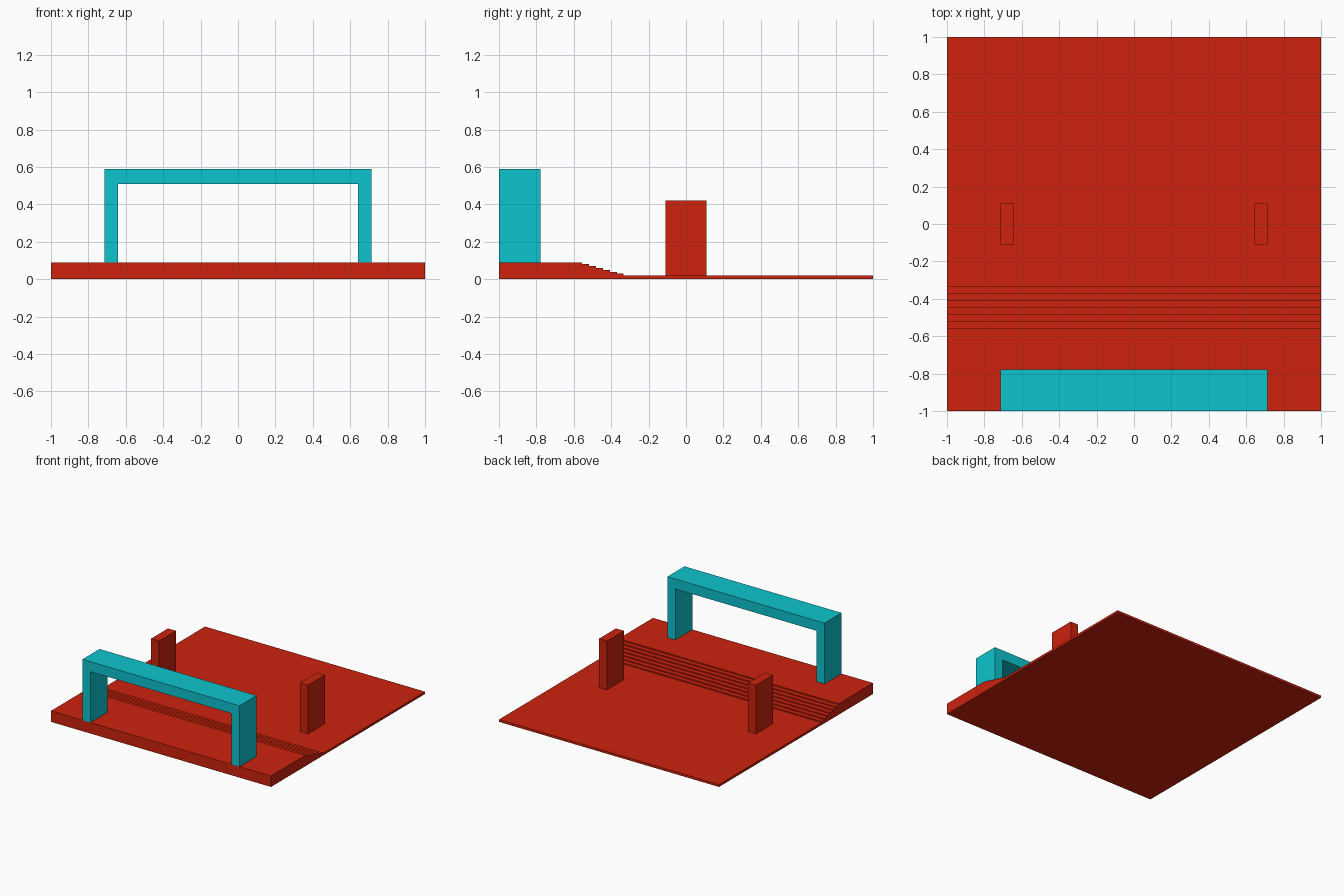
import bpy
import bmesh
from mathutils import Vector

cube = bpy.data.objects.get("Cube")
if cube:
    bpy.data.objects.remove(cube, do_unlink=True)


def make_material(name, color):
    mat = bpy.data.materials.new(name)
    mat.use_nodes = True
    mat.diffuse_color = color
    mat.node_tree.nodes["Principled BSDF"].inputs["Base Color"].default_value = color
    return mat


def extrude_profile(name, points, offset, mat):
    """Fill a closed outline and extrude it along the offset vector."""
    bm = bmesh.new()
    face = bm.faces.new([bm.verts.new(p) for p in points])
    result = bmesh.ops.extrude_face_region(bm, geom=[face], use_keep_orig=True)
    moved = [g for g in result["geom"] if isinstance(g, bmesh.types.BMVert)]
    bmesh.ops.translate(bm, verts=moved, vec=Vector(offset))
    bmesh.ops.recalc_face_normals(bm, faces=bm.faces)
    mesh = bpy.data.meshes.new(name)
    bm.to_mesh(mesh)
    bm.free()
    mesh.materials.append(mat)
    obj = bpy.data.objects.new(name, mesh)
    bpy.context.collection.objects.link(obj)
    return obj


red = make_material("red", (0.61, 0.016, 0.004, 1))
cyan = make_material("cyan", (0.004, 0.55, 0.61, 1))

FLOOR, DECK = 0.019, 0.09
OUTER, INNER = 0.714, 0.641

# Base: raised front deck stepping down to a thin floor
STEPS, STEP_START, STEP_DEPTH = 7, -0.555, 0.037
rise = (DECK - FLOOR) / STEPS
outline = [(-1, 0), (-1, DECK)]
for i in range(STEPS):
    y = STEP_START + i * STEP_DEPTH
    outline += [(y, DECK - i * rise), (y, DECK - (i + 1) * rise)]
outline += [(1, FLOOR), (1, 0)]
extrude_profile("stepped_base", [(-1, y, z) for y, z in outline], (2, 0, 0), red)

# Gateway: two legs and a crossbar at the front edge
TOP, UNDERSIDE = 0.59, 0.508
half = [(INNER, UNDERSIDE), (INNER, DECK), (OUTER, DECK), (OUTER, TOP)]
arch = half + [(-x, z) for x, z in reversed(half)]
extrude_profile("gateway", [(x, -1, z) for x, z in arch], (0, 0.222, 0), cyan)

# Pair of free-standing posts in the middle
for side, name in ((1, "left_post"), (-1, "right_post")):
    corners = [(INNER, -0.11), (OUTER, -0.11), (OUTER, 0.11), (INNER, 0.11)]
    extrude_profile(name, [(side * x, y, FLOOR) for x, y in corners], (0, 0, 0.401), red)
